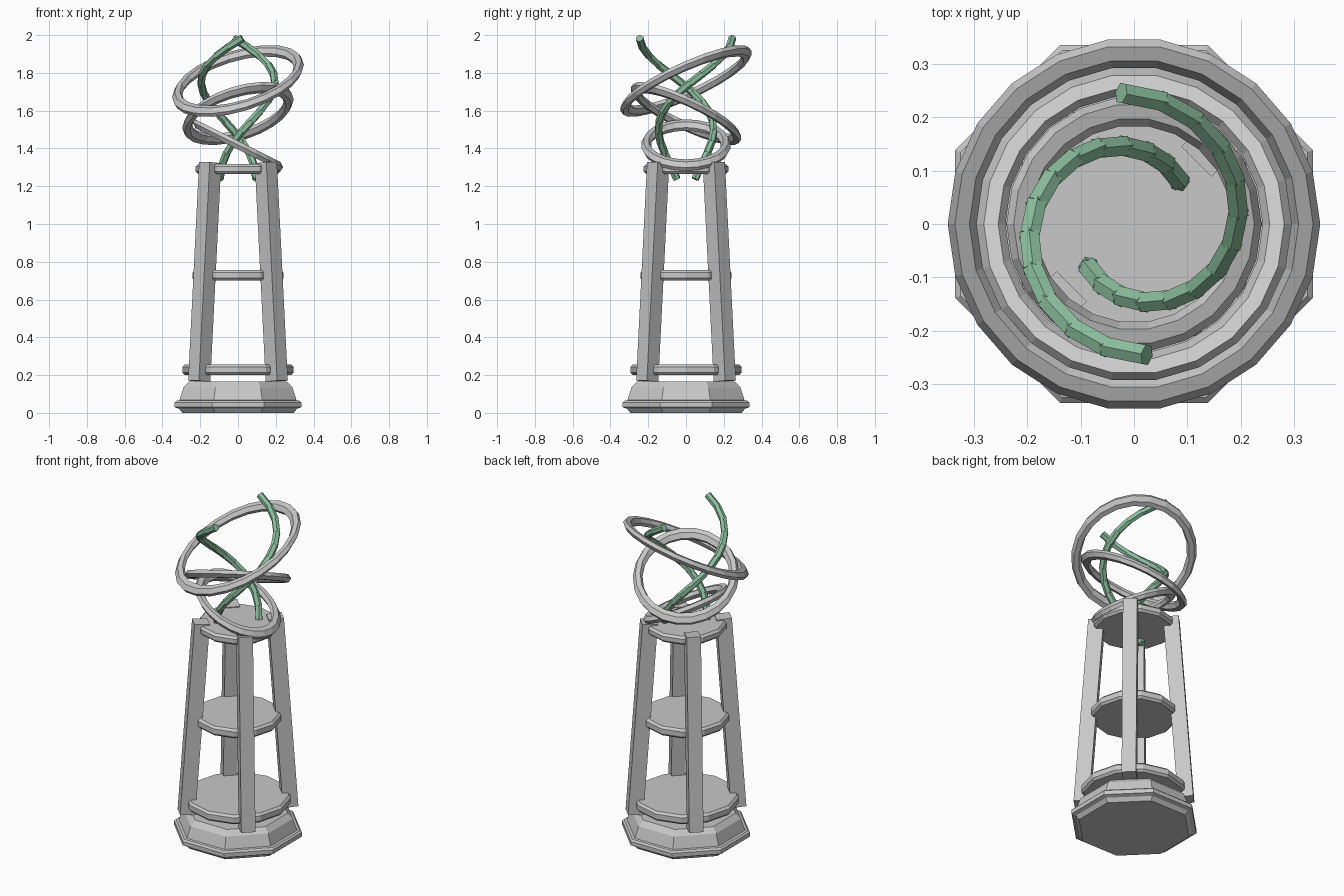
import bpy, bmesh, math
from mathutils import Vector, Matrix

if "Cube" in bpy.data.objects:
    bpy.data.objects.remove(bpy.data.objects["Cube"])


def material(name, rgb):
    m = bpy.data.materials.new(name)
    m.diffuse_color = (*rgb, 1)
    m.use_nodes = True
    m.node_tree.nodes["Principled BSDF"].inputs["Base Color"].default_value = m.diffuse_color
    return m


grey = material("stone_grey", (0.58, 0.58, 0.58))
green = material("copper_green", (0.26, 0.52, 0.34))


def finish(bm, name, mat):
    bmesh.ops.recalc_face_normals(bm, faces=bm.faces)
    me = bpy.data.meshes.new(name)
    bm.to_mesh(me)
    bm.free()
    me.materials.append(mat)
    ob = bpy.data.objects.new(name, me)
    bpy.context.collection.objects.link(ob)
    return ob


def bridge(bm, a, b):
    n = len(a)
    for i in range(n):
        bm.faces.new((a[i], a[(i + 1) % n], b[(i + 1) % n], b[i]))


def lathe(name, profile, sides, turn, mat):
    """Capped polygonal solid from (radius, height) pairs."""
    bm = bmesh.new()
    loops = []
    for r, z in profile:
        angles = [turn + math.tau * i / sides for i in range(sides)]
        loops.append([bm.verts.new((r * math.cos(a), r * math.sin(a), z)) for a in angles])
    for a, b in zip(loops, loops[1:]):
        bridge(bm, a, b)
    bm.faces.new(loops[0])
    bm.faces.new(loops[-1])
    return finish(bm, name, mat)


# Octagonal stepped base (flat radii turned into corner radii)
corner = 1 / math.cos(math.pi / 8)
base = [(0.295, 0), (0.312, 0.022), (0.335, 0.03), (0.335, 0.055),
        (0.325, 0.065), (0.31, 0.067), (0.288, 0.135), (0.26, 0.165)]
lathe("base", [(r * corner, z) for r, z in base], 8, math.pi / 8, grey)

# Three shelves with chamfered rims
for name, r, z0, z1 in (("lower_shelf", 0.295, 0.2, 0.257),
                        ("middle_shelf", 0.24, 0.7, 0.757),
                        ("top_shelf", 0.225, 1.265, 1.317)):
    c = 0.013
    lathe(name, [(r - c, z0), (r, z0 + c), (r, z1 - c), (r - c, z1)], 12, 0, grey)

# Four leaning legs on the diagonals
for i in range(4):
    a = math.pi / 4 + i * math.pi / 2
    out = Vector((math.cos(a), math.sin(a), 0))
    side = Vector((-math.sin(a), math.cos(a), 0))
    bm = bmesh.new()
    ends = []
    for r, z in ((0.29, 0.168), (0.2085, 1.325)):
        ends.append([bm.verts.new(out * (r + u * 0.043) + side * (v * 0.04)
                                  + Vector((0, 0, z + u * 0.003)))
                     for u, v in ((-1, -1), (1, -1), (1, 1), (-1, 1))])
    bridge(bm, *ends)
    bm.faces.new(ends[0])
    bm.faces.new(ends[1])
    finish(bm, f"leg_{i + 1}", grey)


# Three tilted rings, each turned a third further round
def ring(name, radius, height, rise, high_side, tube=0.027, steps=22):
    bm = bmesh.new()
    loops = []
    for i in range(steps):
        a = math.tau * i / steps
        z = height + rise * math.cos(a - high_side)
        loop = []
        for j in range(6):
            t = math.tau * j / 6
            r = radius + tube * math.cos(t)
            loop.append(bm.verts.new((r * math.cos(a), r * math.sin(a),
                                      z + tube * math.sin(t)
                                      + rise / radius * tube * math.cos(t) * math.cos(a - high_side))))
        loops.append(loop)
    for i in range(steps):
        bridge(bm, loops[i], loops[(i + 1) % steps])
    finish(bm, name, grey)


ring("lower_ring", 0.212, 1.418, 0.106, math.radians(180))
ring("middle_ring", 0.268, 1.585, 0.137, math.radians(300))
ring("upper_ring", 0.322, 1.757, 0.16, math.radians(60))


# Two widening spiral strands made of short hexagonal rods
def strand_point(f, turn):
    a = math.radians(27 + 248 * f) + turn
    r = 0.108 + 0.138 * f
    return Vector((r * math.cos(a), r * math.sin(a), 1.24 + 0.742 * f ** 0.87))


def strand(name, turn, count=14):
    bm = bmesh.new()
    pts = [strand_point(i / count, turn) for i in range(count + 1)]
    for p, q in zip(pts, pts[1:]):
        d = q - p
        rot = d.to_track_quat('Z', 'Y').to_matrix().to_4x4()
        bmesh.ops.create_cone(bm, cap_ends=True, segments=6, radius1=0.021, radius2=0.021,
                              depth=d.length + 0.006,
                              matrix=Matrix.Translation((p + q) / 2) @ rot)
    finish(bm, name, green)


strand("spiral_strand_1", 0)
strand("spiral_strand_2", math.pi)
